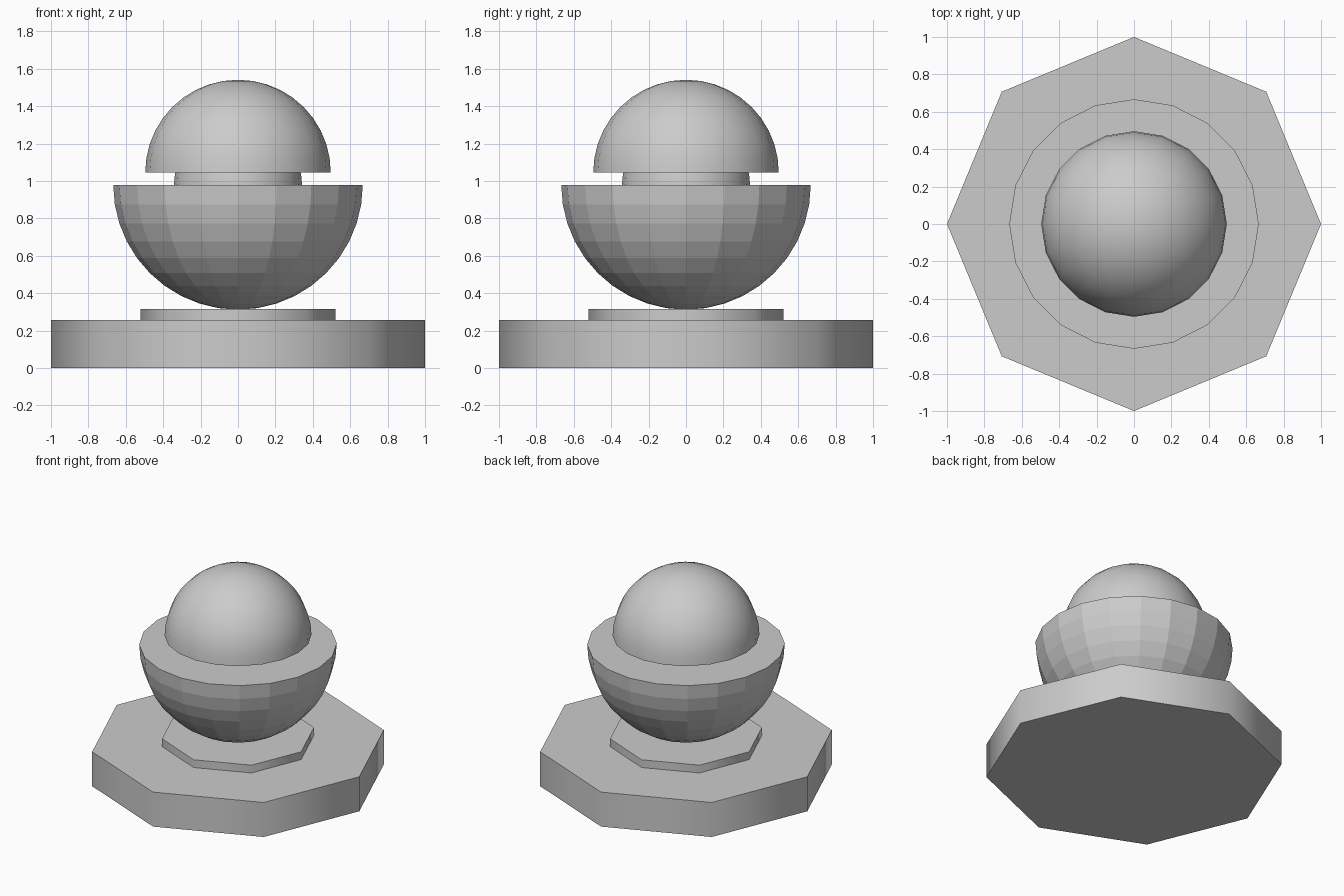
import bpy, bmesh, math

if "Cube" in bpy.data.objects:
    bpy.data.objects.remove(bpy.data.objects["Cube"])


def slab(name, radius, z0, z1):
    """Octagonal plate with corners on the axes and softly shaded sides."""
    bpy.ops.mesh.primitive_cylinder_add(vertices=8, radius=radius, depth=z1 - z0,
                                        location=(0, 0, (z0 + z1) / 2))
    obj = bpy.context.object
    obj.name = name
    bpy.ops.object.shade_smooth_by_angle(angle=math.radians(50))


def half_sphere(name, radius, z, upper=True, smooth=True):
    """Closed hemisphere cut from a 20 x 20 sphere, flat side at height z."""
    bm = bmesh.new()
    bmesh.ops.create_uvsphere(bm, u_segments=20, v_segments=20, radius=radius)
    sign = 1 if upper else -1
    bmesh.ops.delete(bm, geom=[v for v in bm.verts if v.co.z * sign < -1e-4],
                     context='VERTS')
    bmesh.ops.holes_fill(bm, edges=[e for e in bm.edges if e.is_boundary], sides=0)
    bmesh.ops.recalc_face_normals(bm, faces=bm.faces)
    mesh = bpy.data.meshes.new(name)
    bm.to_mesh(mesh)
    bm.free()
    obj = bpy.data.objects.new(name, mesh)
    obj.location.z = z
    bpy.context.collection.objects.link(obj)
    if smooth:
        bpy.ops.object.select_all(action='DESELECT')
        obj.select_set(True)
        bpy.context.view_layer.objects.active = obj
        bpy.ops.object.shade_smooth_by_angle(angle=math.radians(40))


# Stepped octagonal base
slab("base", 1.0, 0.0, 0.257)
slab("base_step", 0.521, 0.257, 0.315)

# Faceted lower bowl, inner dome forming the neck, smooth top dome
half_sphere("lower_bowl", 0.667, 0.979, upper=False, smooth=False)
half_sphere("neck_dome", 0.342, 0.979)
half_sphere("top_dome", 0.496, 1.045)
